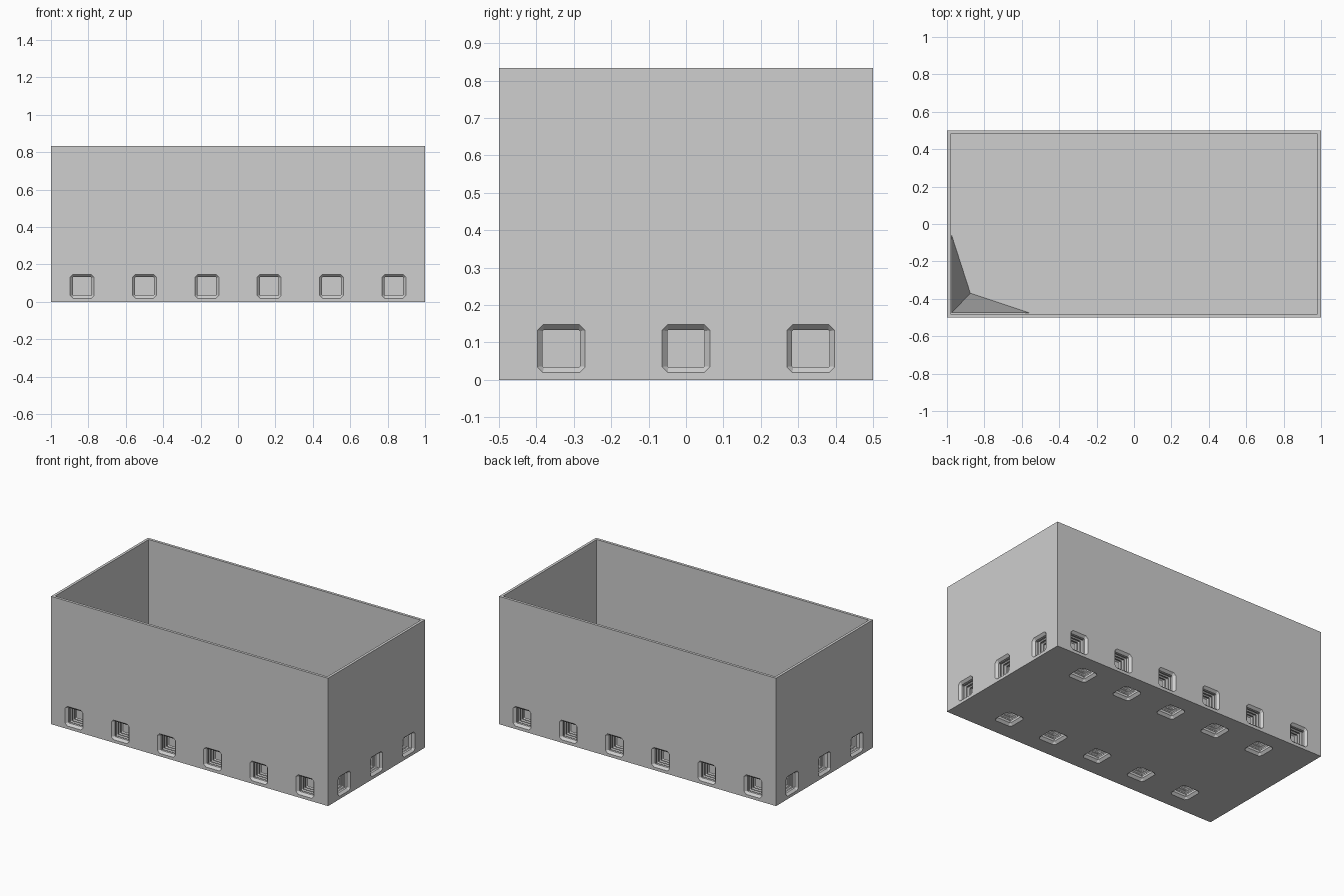
import bpy, bmesh
from mathutils import Matrix, Vector

cube = bpy.data.objects.get("Cube")
if cube:
    bpy.data.objects.remove(cube, do_unlink=True)

UNIT = 1 / 3                      # socket spacing
HEIGHT, FLOOR, WALL = 0.834, 0.17, 0.025

grey = bpy.data.materials.new("plain_grey")
grey.use_nodes = True
grey.diffuse_color = (0.62, 0.62, 0.62, 1)
grey.node_tree.nodes["Principled BSDF"].inputs["Base Color"].default_value = grey.diffuse_color


def make_object(name, bm):
    mesh = bpy.data.meshes.new(name)
    bm.normal_update()
    bm.to_mesh(mesh)
    bm.free()
    mesh.materials.append(grey)
    obj = bpy.data.objects.new(name, mesh)
    bpy.context.collection.objects.link(obj)
    return obj


def add_socket(bm, position, outward):
    """Blind ribbed socket with a chamfered mouth, sunk against 'outward'."""
    outward = Vector(outward)
    side = Vector((1, 0, 0)) if outward.z else Vector((0, 0, 1))
    up = outward.cross(side)
    # depth, half width, corner cut
    sections = [(-0.01, 0.064, 0.015), (0, 0.064, 0.015), (0.015, 0.05, 0.003)]
    for i in range(3):
        d = 0.03 + i * 0.025
        sections += [(d, 0.05, 0.003), (d + 0.006, 0.056, 0.003),
                     (d + 0.013, 0.056, 0.003), (d + 0.019, 0.05, 0.003)]
    rings = []
    for d, h, c in sections:
        k = h - c
        outline = [(h, -k), (h, k), (k, h), (-k, h), (-h, k), (-h, -k), (-k, -h), (k, -h)]
        rings.append([bm.verts.new(Vector(position) - outward * d + side * a + up * b)
                      for a, b in outline])
    for r0, r1 in zip(rings, rings[1:]):
        for i in range(8):
            j = (i + 1) % 8
            bm.faces.new((r0[i], r0[j], r1[j], r1[i]))
    bm.faces.new(rings[0])
    bm.faces.new(rings[-1])


# Open-topped box with thin walls
bm = bmesh.new()
bmesh.ops.create_cube(bm, size=1, matrix=Matrix.Translation((0, 0, HEIGHT / 2))
                      @ Matrix.Diagonal((2, 1, HEIGHT, 1)))
bm.normal_update()
top = max(bm.faces, key=lambda f: f.calc_center_median().z)
bmesh.ops.inset_region(bm, faces=[top], thickness=WALL)
cavity = bmesh.ops.extrude_discrete_faces(bm, faces=[top])["faces"][0]
for v in cavity.verts:
    v.co.z = FLOOR
bmesh.ops.recalc_face_normals(bm, faces=bm.faces)
box = make_object("open_box", bm)

# Sockets around the base and underneath
bm = bmesh.new()
for s in (-1, 1):
    for i in range(6):
        add_socket(bm, ((i - 2.5) * UNIT, s * 0.5, UNIT / 4), (0, s, 0))
    for i in (-1, 0, 1):
        add_socket(bm, (s, i * UNIT, UNIT / 4), (s, 0, 0))
    for i in range(-2, 3):
        add_socket(bm, (i * UNIT, s * UNIT, 0), (0, 0, -1))
bmesh.ops.recalc_face_normals(bm, faces=bm.faces)
cutter = make_object("socket_cutter", bm)
cutter.hide_render = True

cut = box.modifiers.new("sockets", "BOOLEAN")
cut.operation = "DIFFERENCE"
cut.solver = "EXACT"
cut.object = cutter
bpy.context.view_layer.objects.active = box
bpy.ops.object.modifier_apply(modifier=cut.name)
bpy.data.objects.remove(cutter, do_unlink=True)

# Slanted facets filling one inner corner
bm = bmesh.new()
peak, left, toe, right = [bm.verts.new(p) for p in (
    (-1 + WALL, -0.5 + WALL, HEIGHT), (-1 + WALL, -0.06, FLOOR),
    (-0.875, -0.37, FLOOR), (-0.56, -0.5 + WALL, FLOOR))]
bm.faces.new((peak, toe, left))
bm.faces.new((peak, right, toe))
make_object("inner_corner_facets", bm)
